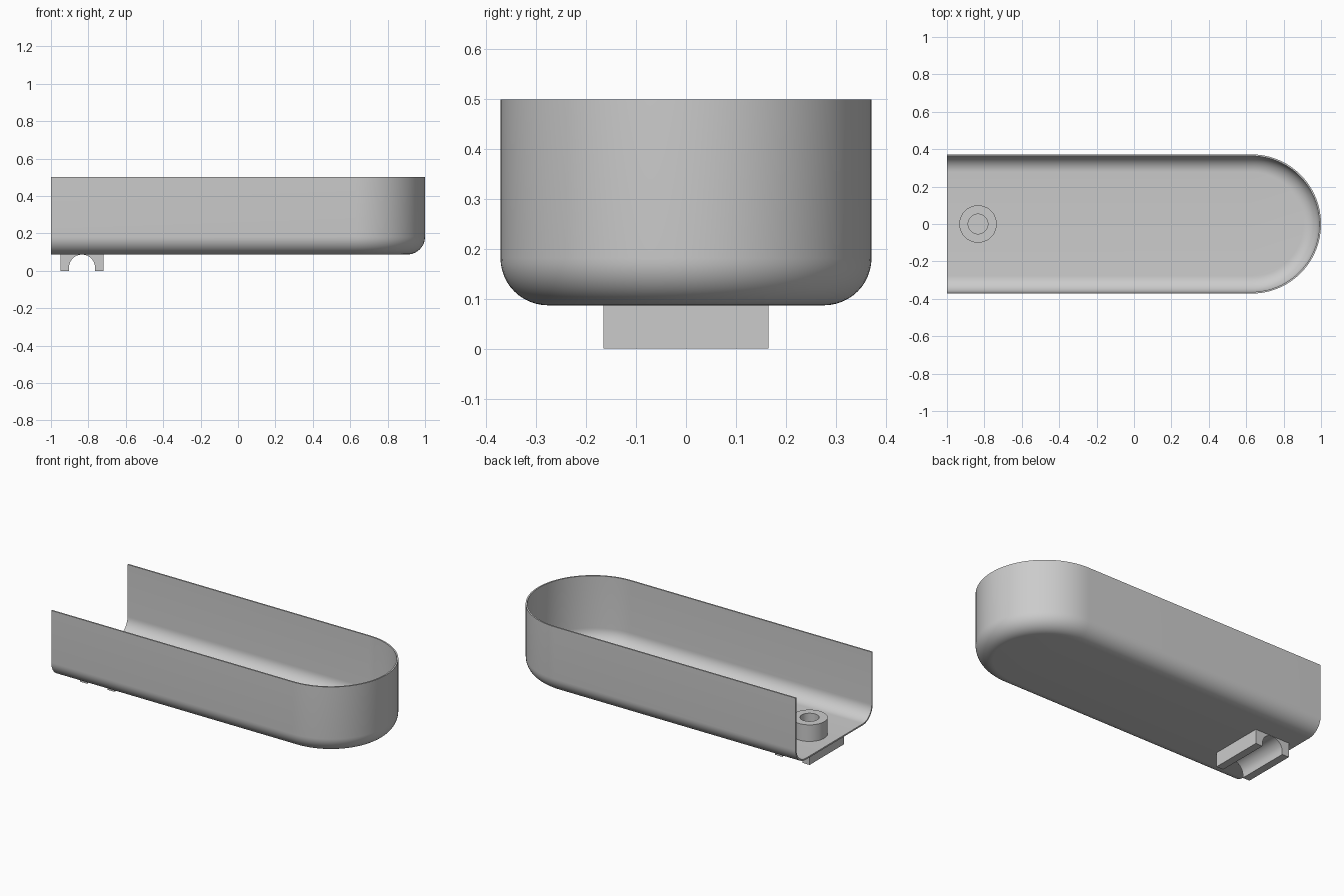
import bpy, bmesh, math
from math import sin, cos, pi

cube = bpy.data.objects.get("Cube")
if cube:
    bpy.data.objects.remove(cube, do_unlink=True)

grey = bpy.data.materials.new("plain grey")
grey.use_nodes = True
colour = (0.6, 0.6, 0.6, 1)
grey.diffuse_color = colour
grey.node_tree.nodes["Principled BSDF"].inputs["Base Color"].default_value = colour

R = 0.372            # half width and end radius
ARC_X = 1 - R        # centre of the rounded end
BASE, TOP = 0.087, 0.5
FILLET, WALL = 0.095, 0.009
PEG_X = -0.834       # shared centre of boss and clip


def finish(name, bm):
    bmesh.ops.remove_doubles(bm, verts=bm.verts, dist=1e-5)
    bmesh.ops.recalc_face_normals(bm, faces=bm.faces)
    mesh = bpy.data.meshes.new(name)
    bm.to_mesh(mesh)
    bm.free()
    mesh.materials.append(grey)
    obj = bpy.data.objects.new(name, mesh)
    bpy.context.collection.objects.link(obj)
    bpy.ops.object.select_all(action='DESELECT')
    obj.select_set(True)
    bpy.context.view_layer.objects.active = obj
    bpy.ops.object.shade_smooth_by_angle(angle=math.radians(30))
    return obj


def u_loop(bm, inset, z, steps=48):
    """U-shaped outline, open at the left-hand end of the tray."""
    r = R - inset
    pts = [(-1, -r)]
    for i in range(steps + 1):
        a = -pi / 2 + pi * i / steps
        pts.append((ARC_X + r * cos(a), r * sin(a)))
    pts.append((-1, r))
    return [bm.verts.new((x, y, z)) for x, y in pts]


def fillet(offset, steps=12):
    """Rounded bottom edge as (inset, height) pairs, from floor to wall."""
    r = FILLET - offset
    angles = [pi / 2 * i / steps for i in range(steps + 1)]
    return [(FILLET - r * sin(a), BASE + FILLET - r * cos(a)) for a in angles]


# Tray: outer skin up to the rim, then inner skin back down to the floor
bm = bmesh.new()
section = fillet(0) + [(0, TOP), (WALL, TOP)] + fillet(WALL)[::-1]
loops = [u_loop(bm, inset, z) for inset, z in section]
for a, b in zip(loops, loops[1:]):
    for i in range(len(a) - 1):
        bm.faces.new((a[i], a[i + 1], b[i + 1], b[i]))
bm.faces.new(loops[0])
bm.faces.new(loops[-1])
# Flat cut end of the shell
bm.faces.new([l[0] for l in loops] + [l[-1] for l in reversed(loops)])
finish("tray_shell", bm)

# Hollow boss on the floor
bm = bmesh.new()
SIDES = 48
low, high = BASE + WALL / 2, 0.197
rings = []
for r, z in [(0.1, low), (0.1, high), (0.053, high), (0.053, low)]:
    rings.append([bm.verts.new((PEG_X + r * cos(2 * pi * i / SIDES),
                                r * sin(2 * pi * i / SIDES), z))
                  for i in range(SIDES)])
for a, b in zip(rings, rings[1:] + rings[:1]):
    for i in range(SIDES):
        j = (i + 1) % SIDES
        bm.faces.new((a[i], a[j], b[j], b[i]))
finish("screw_boss", bm)

# Arched clip under the floor, extruded across the width
bm = bmesh.new()
half, depth, arch_r, arch_z = 0.116, 0.165, 0.0695, 0.017
profile = [(-half, 0), (-half, BASE), (half, BASE), (half, 0), (arch_r, 0)]
profile += [(arch_r * cos(pi * i / 24), arch_z + arch_r * sin(pi * i / 24)) for i in range(25)]
profile.append((-arch_r, 0))
face = bm.faces.new([bm.verts.new((PEG_X + x, -depth, z)) for x, z in profile])
ext = bmesh.ops.extrude_face_region(bm, geom=[face])
moved = [v for v in ext["geom"] if isinstance(v, bmesh.types.BMVert)]
bmesh.ops.translate(bm, verts=moved, vec=(0, depth * 2, 0))
finish("pipe_clip", bm)
